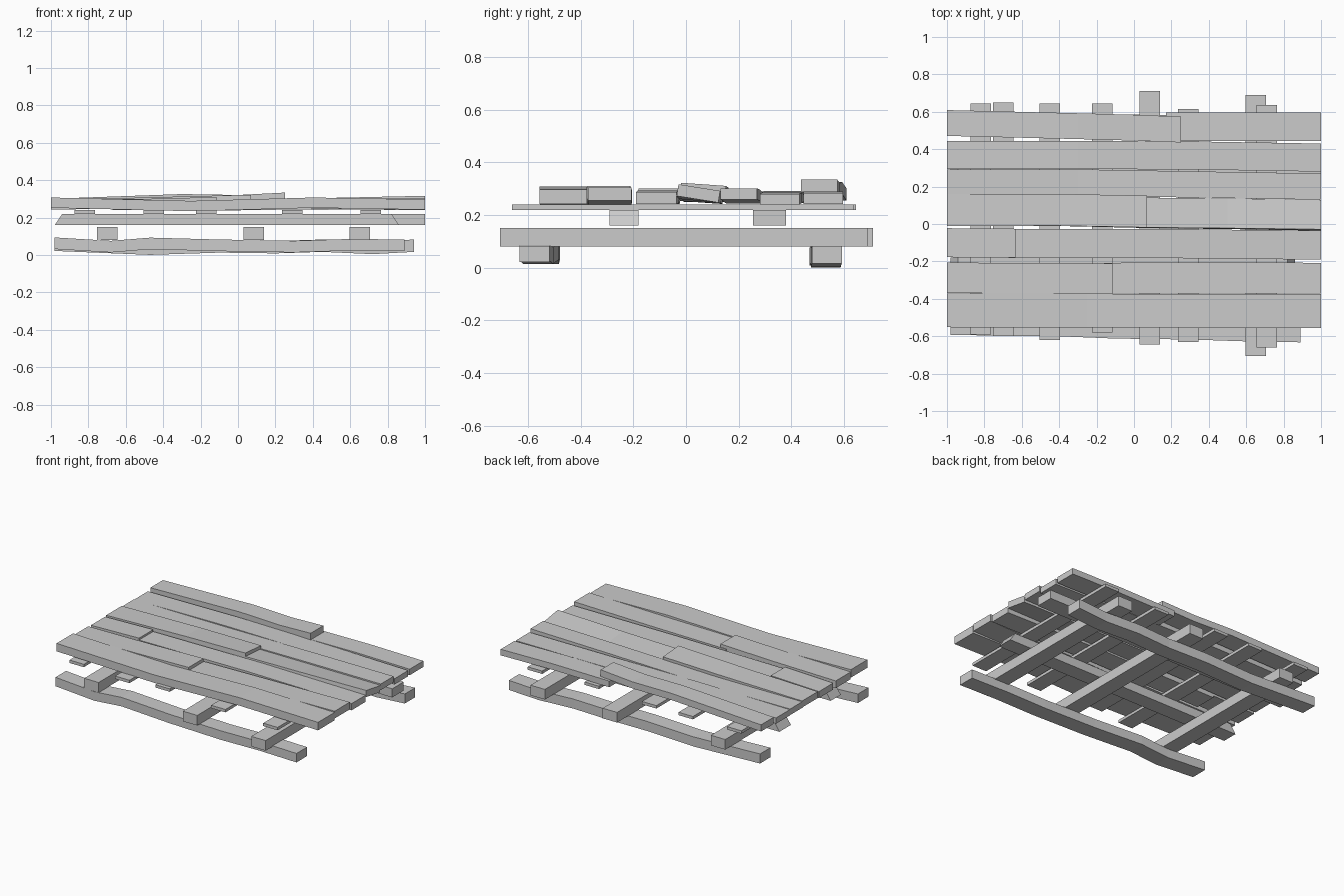
import bpy, bmesh, math


def board(name, pts, width, thick):
    """Sweep a rectangle along x through (x, y, z, roll in degrees) stations."""
    bm = bmesh.new()
    rings = []
    for x, y, z, roll in pts:
        c, s = math.cos(math.radians(roll)), math.sin(math.radians(roll))
        ring = []
        for a, b in ((-1, -1), (1, -1), (1, 1), (-1, 1)):
            u, v = a * width / 2, b * thick / 2
            ring.append(bm.verts.new((x, y + u * c - v * s, z + u * s + v * c)))
        rings.append(ring)
    for r, q in zip(rings, rings[1:]):
        for i in range(4):
            j = (i + 1) % 4
            bm.faces.new((r[i], r[j], q[j], q[i]))
    bm.faces.new(rings[0][::-1])
    bm.faces.new(rings[-1])
    bmesh.ops.recalc_face_normals(bm, faces=bm.faces)
    me = bpy.data.meshes.new(name)
    bm.to_mesh(me)
    bm.free()
    ob = bpy.data.objects.new(name, me)
    bpy.context.collection.objects.link(ob)
    return ob


def box(name, x0, x1, y0, y1, z0, z1):
    return board(name, [(x, (y0 + y1) / 2, (z0 + z1) / 2, 0) for x in (x0, x1)],
                 y1 - y0, z1 - z0)


# Warped skids on the ground
board("front_skid", [(-.98, -.535, .063, 0), (-.68, -.54, .045, 0), (-.47, -.54, .062, 0),
                     (-.1, -.555, .052, 0), (.3, -.56, .045, 0), (.6, -.57, .055, 0),
                     (.89, -.575, .052, 0)], .115, .062)
board("back_skid", [(-.98, .535, .055, 0), (-.47, .53, .034, 0), (-.1, .53, .046, 0),
                    (.2, .525, .042, 0), (.45, .53, .05, 0), (.72, .53, .038, 0),
                    (.94, .535, .05, 0)], .113, .066)

# Heavy cross beams
for i, (x, y0, y1) in enumerate([(-.7, -.6, .65), (.085, -.645, .71), (.65, -.705, .69)]):
    box(f"cross_beam_{i + 1}", x - .055, x + .055, y0, y1, .08, .15)

# Long bearers with raked ends
for name, y0, y1, top, low in (("front_bearer", -.29, -.18, (-.94, .82), (-.98, .86)),
                               ("back_bearer", .255, .38, (-.94, 1), (-.98, 1))):
    ob = box(name, -1, 1, y0, y1, .16, .22)
    for v in ob.data.vertices:
        v.co.x = (top if v.co.z > .19 else low)[v.co.x > 0]

# Thin slats under the deck
for i, (x, y0, y1) in enumerate([(-.82, -.59, .645), (-.45, -.62, .645), (-.17, -.58, .645),
                                 (.29, -.63, .615), (.71, -.66, .635)]):
    box(f"slat_{i + 1}", x - .055, x + .055, y0, y1, .22, .24)

# Warped deck planks, front to back
board("deck_plank_1", [(-1, -.462, .28, 0), (-.25, -.463, .262, 0), (.4, -.465, .28, 0),
                       (1, -.465, .27, 0)], .18, .055)
board("deck_plank_2_left", [(-1, -.288, .268, 0), (-.5, -.29, .275, 0),
                            (-.115, -.293, .285, 0)], .163, .05)
board("deck_plank_2_right", [(-.16, -.29, .262, 0), (.4, -.288, .27, 0),
                             (1, -.29, .28, 0)], .165, .05)
board("deck_plank_3_left", [(-1, -.1, .267, 0), (-.63, -.103, .278, 0)], .155, .045)
board("deck_plank_3_right", [(-.67, -.103, .264, 0), (.2, -.105, .27, 0),
                             (1, -.113, .264, 0)], .155, .046)
board("deck_plank_4_left", [(-1, .075, .272, 0), (-.4, .075, .285, -2),
                            (.07, .065, .294, -4)], .17, .045)
board("deck_plank_4_right", [(.02, .06, .27, -4), (.5, .055, .275, -6),
                             (1, .047, .282, -9)], .16, .045)
board("deck_plank_5", [(-1, .222, .268, 0), (-.3, .222, .265, 0), (.4, .21, .275, 0),
                       (1, .2, .28, 0)], .14, .042)
board("deck_plank_6", [(-1, .37, .266, 0), (-.3, .37, .272, 0), (.4, .365, .266, 0),
                       (1, .355, .26, 0)], .15, .04)
board("deck_plank_7_left", [(-1, .54, .278, 0), (-.3, .523, .303, 0), (0, .515, .298, 0),
                            (.25, .505, .311, 0)], .138, .046)
board("deck_plank_7_right", [(.17, .52, .264, 0), (.6, .52, .268, 0),
                             (1, .52, .262, 0)], .15, .042)
